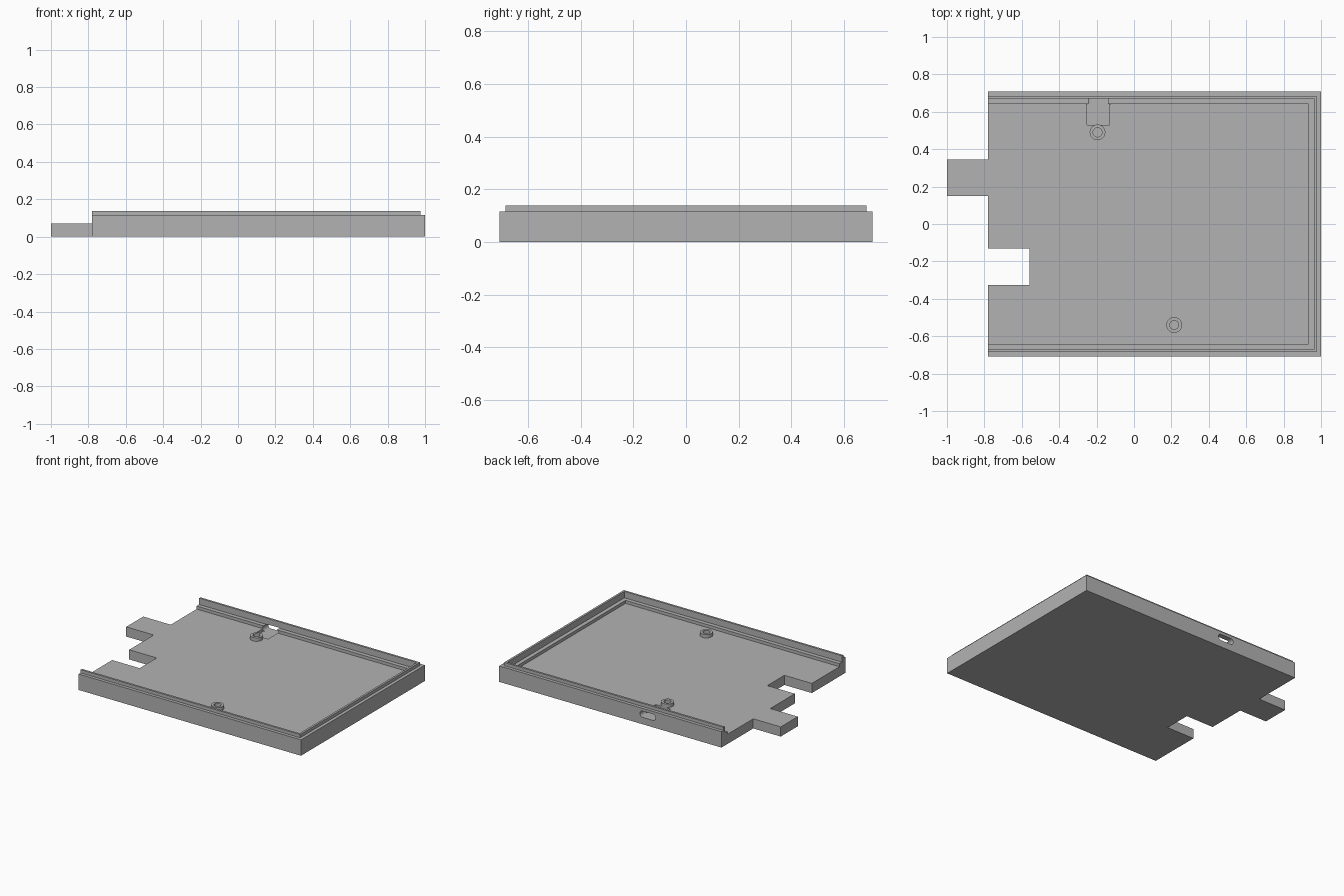
import bpy, bmesh
from math import cos, sin, pi

if "Cube" in bpy.data.objects:
    bpy.data.objects.remove(bpy.data.objects["Cube"], do_unlink=True)

GREY = 0.45
mat = bpy.data.materials.new("plain grey")
mat.use_nodes = True
mat.diffuse_color = (GREY, GREY, GREY, 1)
mat.node_tree.nodes["Principled BSDF"].inputs["Base Color"].default_value = (GREY, GREY, GREY, 1)

OPEN_X, END_X, HALF_Y = -0.78, 1.0, 0.708
FLOOR_Z = 0.07
PORT_X = -0.19


def finish(name, bm):
    bmesh.ops.recalc_face_normals(bm, faces=bm.faces)
    mesh = bpy.data.meshes.new(name)
    bm.to_mesh(mesh)
    bm.free()
    mesh.materials.append(mat)
    obj = bpy.data.objects.new(name, mesh)
    bpy.context.collection.objects.link(obj)
    return obj


def prism(name, points, direction):
    """Extrude a closed 3D outline along a direction."""
    bm = bmesh.new()
    face = bm.faces.new([bm.verts.new(p) for p in points])
    ext = bmesh.ops.extrude_face_region(bm, geom=[face])
    verts = [g for g in ext["geom"] if isinstance(g, bmesh.types.BMVert)]
    bmesh.ops.translate(bm, verts=verts, vec=direction)
    return finish(name, bm)


def loft(name, rings, cap):
    """Join equal rings of points; cap the ends, or close the rings into a loop."""
    bm = bmesh.new()
    vr = [[bm.verts.new(p) for p in ring] for ring in rings]
    n = len(vr[0])
    pairs = list(zip(vr, vr[1:])) + ([] if cap else [(vr[-1], vr[0])])
    for a, b in pairs:
        for i in range(n):
            j = (i + 1) % n
            bm.faces.new((a[i], a[j], b[j], b[i]))
    if cap:
        bm.faces.new(vr[0])
        bm.faces.new(vr[-1])
    return finish(name, bm)


def cut(obj, cutter):
    mod = obj.modifiers.new("cut", "BOOLEAN")
    mod.operation, mod.solver, mod.object = "DIFFERENCE", "EXACT", cutter
    bpy.context.view_layer.objects.active = obj
    bpy.ops.object.modifier_apply(modifier=mod.name)


# floor plate with a locking tab and a matching notch on the open side
outline = [(OPEN_X, -HALF_Y), (END_X, -HALF_Y), (END_X, HALF_Y), (OPEN_X, HALF_Y),
           (OPEN_X, 0.345), (-1, 0.345), (-1, 0.15), (OPEN_X, 0.15),
           (OPEN_X, -0.13), (-0.56, -0.13), (-0.56, -0.325), (OPEN_X, -0.325)]
floor = prism("floor_plate", [(x, y, 0) for x, y in outline], (0, 0, FLOOR_Z))

# stepped rim swept around three sides: outer wall, raised lip, inner ledge
profile = [(0, FLOOR_Z), (0, 0.115), (0.023, 0.115), (0.023, 0.138),
           (0.038, 0.138), (0.038, 0.092), (0.067, 0.092), (0.067, FLOOR_Z)]
corners = [(OPEN_X, -1), (END_X, -1), (END_X, 1), (OPEN_X, 1)]
rings = [[(x - d if x > 0 else x, s * (HALF_Y - d), z) for d, z in profile]
         for x, s in corners]
rim = loft("stepped_rim", rings, True)

# connector pocket in the floor and rounded slot through the back wall
pocket = prism("pocket_cutter", [(PORT_X + sx * 0.06, y, 0.05) for sx, y in
               ((-1, 0.53), (1, 0.53), (1, 0.645), (-1, 0.645))], (0, 0, 0.1))
R = 0.0225
slot_points = []
for side, start in ((1, -pi / 2), (-1, pi / 2)):
    for i in range(13):
        a = start + pi * i / 12
        slot_points.append((PORT_X + side * 0.041 + R * cos(a), 0.64, 0.0725 + R * sin(a)))
slot = prism("slot_cutter", slot_points, (0, 0.2, 0))
cut(floor, pocket)
for part in (floor, rim):
    cut(part, slot)
for cutter in (pocket, slot):
    bpy.data.objects.remove(cutter, do_unlink=True)


# ring-shaped screw bosses standing on the floor
def boss(name, x, y):
    ring = [(0.042, FLOOR_Z), (0.042, 0.095), (0.024, 0.095), (0.024, FLOOR_Z)]
    rings = [[(x + r * cos(a), y + r * sin(a), z) for r, z in ring]
             for a in (2 * pi * i / 32 for i in range(32))]
    obj = loft(name, rings, False)
    bpy.ops.object.select_all(action="DESELECT")
    obj.select_set(True)
    bpy.context.view_layer.objects.active = obj
    bpy.ops.object.shade_smooth_by_angle(angle=pi / 6)


boss("back_boss", -0.195, 0.49)
boss("front_boss", 0.215, -0.54)
